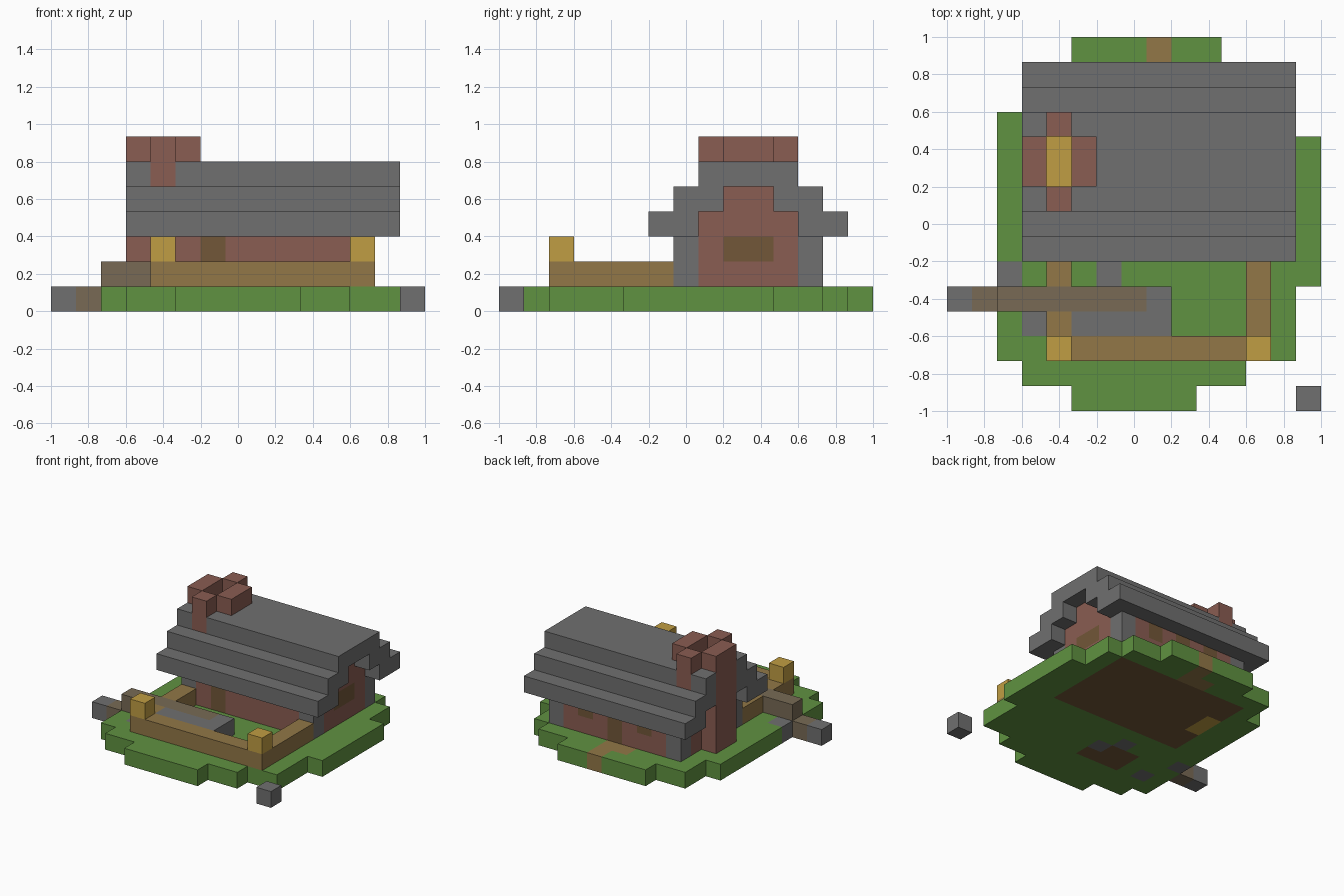
import bpy
import bmesh
from mathutils import Vector

if "Cube" in bpy.data.objects:
    bpy.data.objects.remove(bpy.data.objects["Cube"], do_unlink=True)

UNIT = 2 / 15


def linear(c):
    c /= 255
    return c / 12.92 if c <= 0.04045 else ((c + 0.055) / 1.055) ** 2.4


def material(name, *rgb):
    m = bpy.data.materials.new(name)
    m.use_nodes = True
    color = [linear(c) for c in rgb] + [1]
    m.diffuse_color = color
    m.node_tree.nodes["Principled BSDF"].inputs["Base Color"].default_value = color
    return m


grass = material("grass green", 96, 146, 65)
stone = material("stone grey", 112, 112, 112)
brick = material("brick red", 138, 93, 82)
wood = material("wood brown", 146, 119, 71)
dark_wood = material("dark wood", 114, 87, 56)
lamp = material("lamp yellow", 192, 157, 67)
weathered = material("weathered wood", 120, 106, 85)

blocks = {}


def fill(part, mat, xs, ys, zs):
    """Fill a range of grid blocks; each range is (first, last) or one index."""
    spans = [range(r, r + 1) if isinstance(r, int) else range(r[0], r[1] + 1)
             for r in (xs, ys, zs)]
    for x in spans[0]:
        for y in spans[1]:
            for z in spans[2]:
                blocks[x, y, z] = (part, mat)


def clear(xs, ys, zs):
    for x in xs:
        for y in ys:
            for z in zs:
                blocks.pop((x, y, z), None)


# Rounded lawn: x span for each run of rows
for xs, ys in (((5, 9), 0), ((3, 11), 1), ((2, 13), (2, 4)), ((2, 14), (5, 10)),
               ((2, 13), 11), ((3, 13), 12), ((3, 12), 13), ((5, 10), 14)):
    fill("lawn", grass, xs, ys, 0)

# Floor, hearth, back path and stepping stones set in the lawn
fill("house_floor", dark_wood, (4, 12), (7, 12), 0)
fill("hearth_fire", lamp, 4, (9, 10), 0)
fill("back_path", wood, (7, 8), 13, 0)
fill("back_path", wood, 8, 14, 0)
fill("terrace_base", dark_wood, (5, 7), (3, 4), 0)
for x, y in ((2, 5), (6, 5), (3, 3), (7, 4)):
    fill("stepping_stones", stone, x, y, 0)
fill("corner_stone", stone, 14, 0, 0)

# House walls, gables and stone corner posts
for y in (7, 12):
    fill("long_walls", brick, (5, 11), y, (1, 2))
for x in (4, 12):
    fill("gable_walls", brick, x, (8, 11), (1, 3))
    fill("gable_walls", brick, x, (9, 10), 4)
    for y in (7, 12):
        fill("corner_posts", stone, x, y, (1, 2))

# Doors and windows
fill("front_door", dark_wood, 6, 7, (1, 2))
fill("back_door", dark_wood, 8, 12, (1, 2))
for x in (6, 10):
    fill("back_windows", dark_wood, x, 12, 2)
fill("gable_window", dark_wood, 12, (9, 10), 2)

# Stepped roof
for step in (0, 1):
    fill("roof", stone, (3, 13), (6 + step, 7 + step), 3 + step)
    fill("roof", stone, (3, 13), (12 - step, 13 - step), 3 + step)
fill("roof", stone, (3, 13), (8, 11), 5)

# Hollow chimney
for x in (3, 5):
    fill("chimney", brick, x, (9, 10), (1, 6))
for y in (8, 11):
    fill("chimney", brick, 4, y, (5, 6))
clear([4], [9, 10], range(1, 7))

# Yard fence with lamps
fill("fence", wood, (4, 12), 2, 1)
for x in (4, 12):
    fill("fence", wood, x, (2, 6), 1)
    fill("fence_lamps", lamp, x, 2, 2)

# Raised terrace and its stepped walkway
fill("terrace", stone, (5, 8), (3, 4), 1)
fill("walkway", weathered, (2, 7), 4, 1)
fill("walkway", weathered, 1, 4, 0)
fill("walkway_end", stone, 0, 4, 0)

# Build each part from its exposed block sides
AXES = [Vector(a) for a in ((1, 0, 0), (0, 1, 0), (0, 0, 1))]
for part in sorted({p for p, m in blocks.values()}):
    bm = bmesh.new()
    cells = [c for c, b in blocks.items() if b[0] == part]
    for cell in cells:
        middle = Vector(cell) + Vector((0.5, 0.5, 0.5))
        for i in range(3):
            for sign in (1, -1):
                n = AXES[i] * sign
                if tuple(int(v) for v in Vector(cell) + n) in blocks:
                    continue
                u = AXES[(i + 1) % 3] * sign
                v = AXES[(i + 2) % 3]
                corners = [middle + (n + u * a + v * b) / 2
                           for a, b in ((-1, -1), (1, -1), (1, 1), (-1, 1))]
                bm.faces.new([bm.verts.new((c - Vector((7.5, 7.5, 0))) * UNIT)
                              for c in corners])
    bmesh.ops.remove_doubles(bm, verts=bm.verts, dist=0.001)
    bmesh.ops.dissolve_limit(bm, angle_limit=0.01, verts=bm.verts, edges=bm.edges)
    mesh = bpy.data.meshes.new(part)
    bm.to_mesh(mesh)
    bm.free()
    mesh.materials.append(blocks[cells[0]][1])
    bpy.context.collection.objects.link(bpy.data.objects.new(part, mesh))
